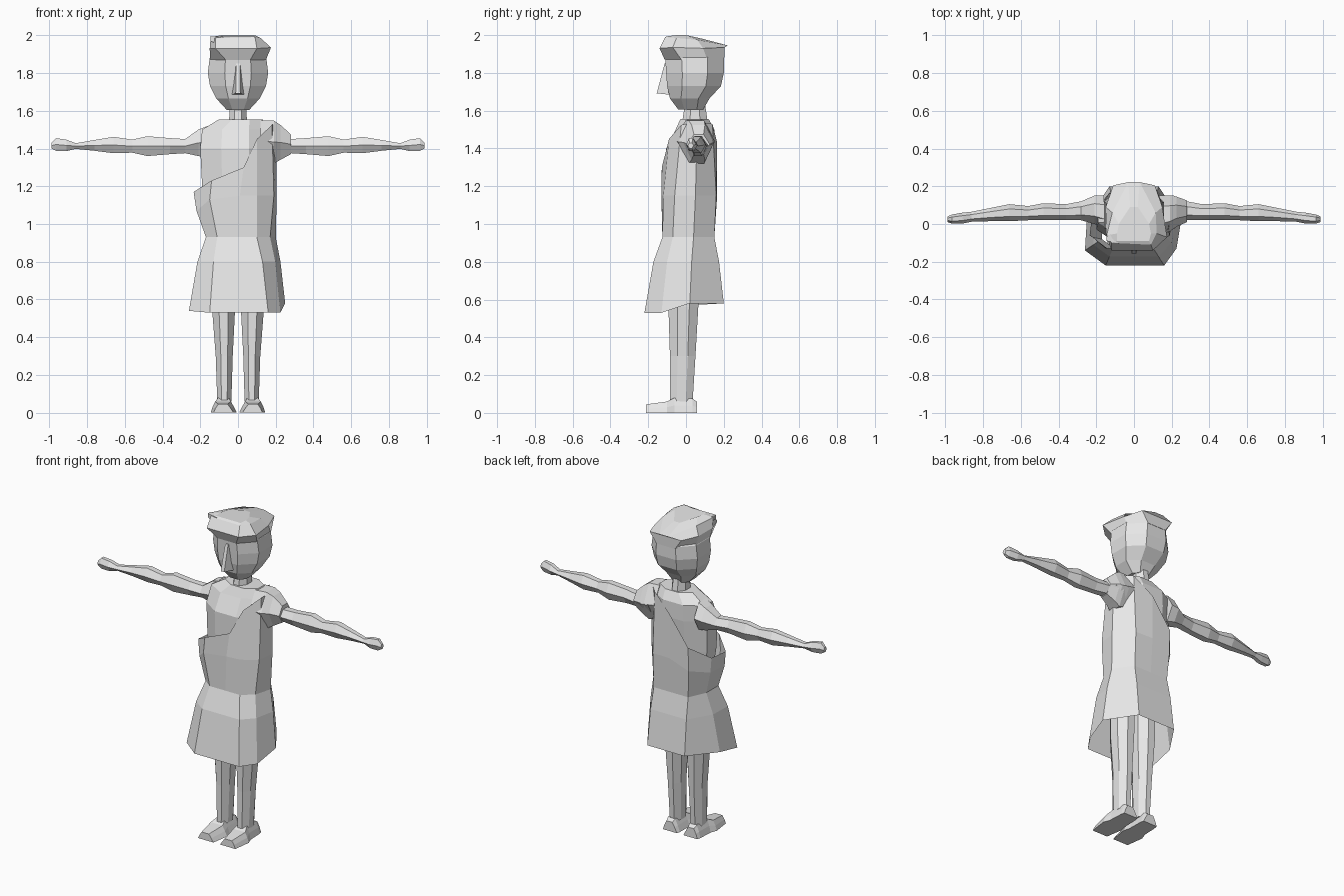
import bpy, bmesh
from mathutils import Vector

grey = bpy.data.materials.new("plain grey")
grey.diffuse_color = (0.8, 0.8, 0.8, 1)


def loft(name, rings, cap_start=True, cap_end=True, mirror=False):
    """Skin a list of equal-length point rings; optionally mirror across x."""
    bm = bmesh.new()
    vs = [[bm.verts.new(p) for p in r] for r in rings]
    n = len(vs[0])
    for a, b in zip(vs, vs[1:]):
        for i in range(n):
            j = (i + 1) % n
            bm.faces.new((a[i], a[j], b[j], b[i]))
    if cap_start:
        bm.faces.new(vs[0][::-1])
    if cap_end:
        bm.faces.new(vs[-1])
    bmesh.ops.recalc_face_normals(bm, faces=bm.faces)
    me = bpy.data.meshes.new(name)
    bm.to_mesh(me)
    bm.free()
    me.materials.append(grey)
    ob = bpy.data.objects.new(name, me)
    bpy.context.collection.objects.link(ob)
    if mirror:
        ob.modifiers.new("mirror", 'MIRROR').use_mirror_merge = False
    return ob


def octo(x0, x1, y0, y1, z, c=0.3):
    """Horizontal chamfered rectangle, front edge first."""
    cx, cy = (x1 - x0) * c, (y1 - y0) * c
    return [(x0 + cx, y0, z), (x1 - cx, y0, z), (x1, y0 + cy, z), (x1, y1 - cy, z),
            (x1 - cx, y1, z), (x0 + cx, y1, z), (x0, y1 - cy, z), (x0, y0 + cy, z)]


def hexa(x, y0, y1, z0, z1):
    """Six-sided section across the x axis."""
    m, d = (z0 + z1) / 2, (y1 - y0) * 0.28
    return [(x, y0, m), (x, y0 + d, z0), (x, y1 - d, z0),
            (x, y1, m), (x, y1 - d, z1), (x, y0 + d, z1)]


# Bare torso under the garment
loft("torso", [octo(-.15, .15, -.09, .12, .92),
               octo(-.19, .165, -.105, .135, 1.2),
               octo(-.2, .17, -.105, .15, 1.4),
               octo(-.19, .165, -.055, .15, 1.5),
               octo(-.10, .13, -.03, .12, 1.555)])

# Draped garment: flared skirt, slanted one-shoulder top edge
hem = [(-.15, -.22, .53), (0, -.22, .53), (.16, -.22, .53), (.225, -.13, .53), (.25, .02, .58),
       (.13, .2, .58), (0, .2, .58), (-.13, .2, .58), (-.25, .02, .57), (-.26, -.14, .54)]
waist = [(-.11, -.125, .93), (0, -.125, .93), (.1, -.125, .93), (.17, -.07, .93), (.2, .04, .93),
         (.12, .15, .93), (0, .15, .93), (-.12, .15, .93), (-.17, .04, .93), (-.17, -.08, .93)]
hip = [(*((Vector(a) + Vector(b)) / 2).xy, .8) for a, b in zip(hem, waist)]
chest = [(-.15, -.13, 1.13), (.01, -.13, 1.15), (.1, -.12, 1.15), (.19, -.06, 1.15), (.205, .05, 1.15),
         (.12, .16, 1.15), (0, .165, 1.15), (-.13, .16, 1.1), (-.205, .05, 1.07), (-.22, -.07, 1.07)]
edge = [(-.14, -.13, 1.23), (.03, -.128, 1.3), (.1, -.09, 1.45), (.18, -.025, 1.525), (.2, .06, 1.54),
        (.12, .14, 1.53), (0, .165, 1.43), (-.13, .165, 1.25), (-.22, .06, 1.17), (-.235, -.06, 1.17)]
loft("tunic", [hem, hip, waist, chest, edge], cap_start=False, cap_end=False)
loft("shoulder_drape", [hexa(.12, -.06, .15, 1.34, 1.55),
                        hexa(.19, -.04, .15, 1.32, 1.548),
                        hexa(.225, -.015, .145, 1.34, 1.525),
                        hexa(.28, .01, .125, 1.37, 1.475)])

# Arms with fists
arm = [(.16, -.02, .15, 1.35, 1.52), (.21, 0, .15, 1.36, 1.5), (.28, .02, .12, 1.375, 1.45),
       (.36, .02, .105, 1.37, 1.455), (.48, .02, .11, 1.36, 1.465), (.56, .02, .095, 1.378, 1.447),
       (.66, .015, .105, 1.375, 1.462), (.76, .015, .085, 1.388, 1.445), (.86, .012, .065, 1.398, 1.428),
       (.91, .002, .06, 1.386, 1.447), (.965, .002, .05, 1.388, 1.455), (.988, .01, .04, 1.4, 1.43)]
loft("arms", [hexa(*a) for a in arm], mirror=True)

# Legs and feet
loft("legs", [octo(.035, .11, -.085, .035, .06), octo(.028, .118, -.085, .05, .3),
              octo(.015, .138, -.093, .065, .56), octo(.01, .14, -.09, .07, .9)], mirror=True)
foot = [(-.212, .035, .125, .045), (-.1, .018, .14, .06), (-.06, .028, .125, .08), (.035, .03, .12, .075),
        (.058, .035, .115, .06)]
loft("feet", [[(a - .012, y, 0), (b + .005, y, 0), (b - .005, y, h * .5), (b - .02, y, h),
               (a + .02, y, h), (a + .003, y, h * .5)] for y, a, b, h in foot], mirror=True)

# Neck and head
loft("neck", [octo(-.048, .048, -.02, .115, 1.54), octo(-.042, .042, -.005, .1, 1.64)])
loft("head", [octo(-.06, .06, -.04, .09, 1.605, .25),
              octo(-.115, .115, -.085, .125, 1.665, .28),
              octo(-.148, .148, -.1, .185, 1.73, .28),
              octo(-.16, .16, -.105, .2, 1.8, .28),
              octo(-.15, .15, -.11, .2, 1.88, .28),
              octo(-.11, .11, -.07, .15, 1.95, .28)])
loft("nose", [[(-.032, -.09, 1.685), (.032, -.09, 1.685), (.012, -.155, 1.692), (-.012, -.155, 1.692)],
              [(-.014, -.09, 1.85), (.014, -.09, 1.85), (.01, -.113, 1.85), (-.01, -.113, 1.85)]])

# Swept hair: tucked underside, wide jagged rim, sloping crown
under = octo(-.148, .148, -.113, .202, 1.87, .28)
rim = [(-.12, -.14, 1.93), (.1, -.14, 1.93), (.175, -.07, 1.935), (.15, .09, 1.93),
       (.11, .205, 1.935), (-.11, .205, 1.935), (-.15, .09, 1.93), (-.15, -.05, 1.93)]
crown = [(-.12, -.1, 1.985), (.09, -.11, 1.99), (.12, -.05, 1.985), (.115, .06, 1.975),
         (.03, .222, 1.945), (-.03, .222, 1.945), (-.115, .06, 1.975), (-.145, -.06, 1.99)]
top = [(-.09, -.09, 1.995), (.08, -.09, 1.995), (.09, -.05, 2), (.08, 0, 2),
       (.02, .09, 1.98), (-.02, .09, 1.98), (-.08, 0, 2), (-.09, -.05, 2)]
loft("hair", [under, rim, crown, top])
loft("hair_tuft", [[(-.08, -.1, 1.94), (-.08, -.02, 1.94), (-.08, -.02, 1.99), (-.08, -.1, 1.99)],
                   [(-.147, -.09, 1.97), (-.147, -.07, 1.97), (-.147, -.07, 1.995), (-.147, -.09, 1.995)]])
